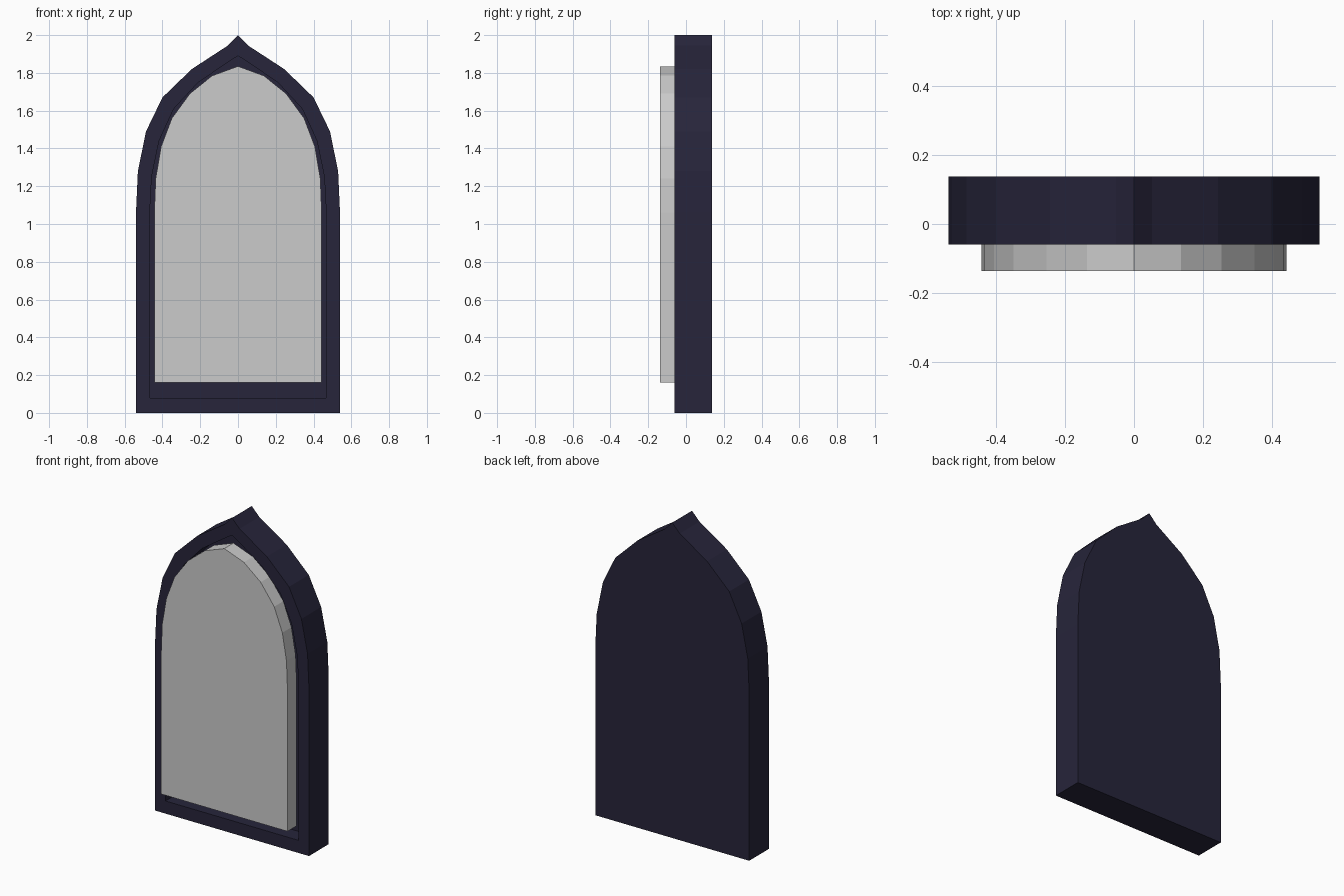
import bpy, bmesh

if "Cube" in bpy.data.objects:
    bpy.data.objects.remove(bpy.data.objects["Cube"])


def mirrored(half):
    """Closed outline from a right-hand half profile (bottom to apex)."""
    return half + [(-x, z) for x, z in reversed(half[:-1])]


def loft(name, rings, color=None):
    """Solid through a series of (half profile, y) rings, capped at both ends."""
    bm = bmesh.new()
    loops = [[bm.verts.new((x, y, z)) for x, z in mirrored(half)] for half, y in rings]
    n = len(loops[0])
    for a, b in zip(loops, loops[1:]):
        for i in range(n):
            j = (i + 1) % n
            bm.faces.new((a[i], a[j], b[j], b[i]))
    bm.faces.new(loops[0])
    bm.faces.new(loops[-1])
    bmesh.ops.recalc_face_normals(bm, faces=bm.faces)
    mesh = bpy.data.meshes.new(name)
    bm.to_mesh(mesh)
    bm.free()
    obj = bpy.data.objects.new(name, mesh)
    bpy.context.collection.objects.link(obj)
    if color:
        mat = bpy.data.materials.new(name + "_paint")
        mat.diffuse_color = color
        mat.use_nodes = True
        mat.node_tree.nodes["Principled BSDF"].inputs["Base Color"].default_value = mat.diffuse_color
        mesh.materials.append(mat)
    return obj


# Half profiles: outer arch with pointed tip, recessed opening, pane
outer = [(0.54, 0), (0.54, 1.06), (0.53, 1.28), (0.487, 1.49),
         (0.40, 1.67), (0.245, 1.82), (0.053, 1.945), (0, 2)]
opening = [(0.467, 0.08), (0.467, 1.06), (0.457, 1.25), (0.418, 1.44),
           (0.34, 1.61), (0.21, 1.75), (0.04, 1.865), (0, 1.89)]
pane = [(0.443, 0.16), (0.443, 1.06), (0.436, 1.24), (0.407, 1.41),
        (0.35, 1.56), (0.255, 1.69), (0.137, 1.785), (0, 1.835)]

# Dark frame with closed back and a recess in the front
loft("window_frame",
     [(outer, 0.138), (outer, -0.06), (opening, -0.06), (opening, 0.04)],
     (0.02, 0.018, 0.043, 1))

# Thick pane standing proud of the frame
loft("window_pane", [(pane, -0.045), (pane, -0.137)])
